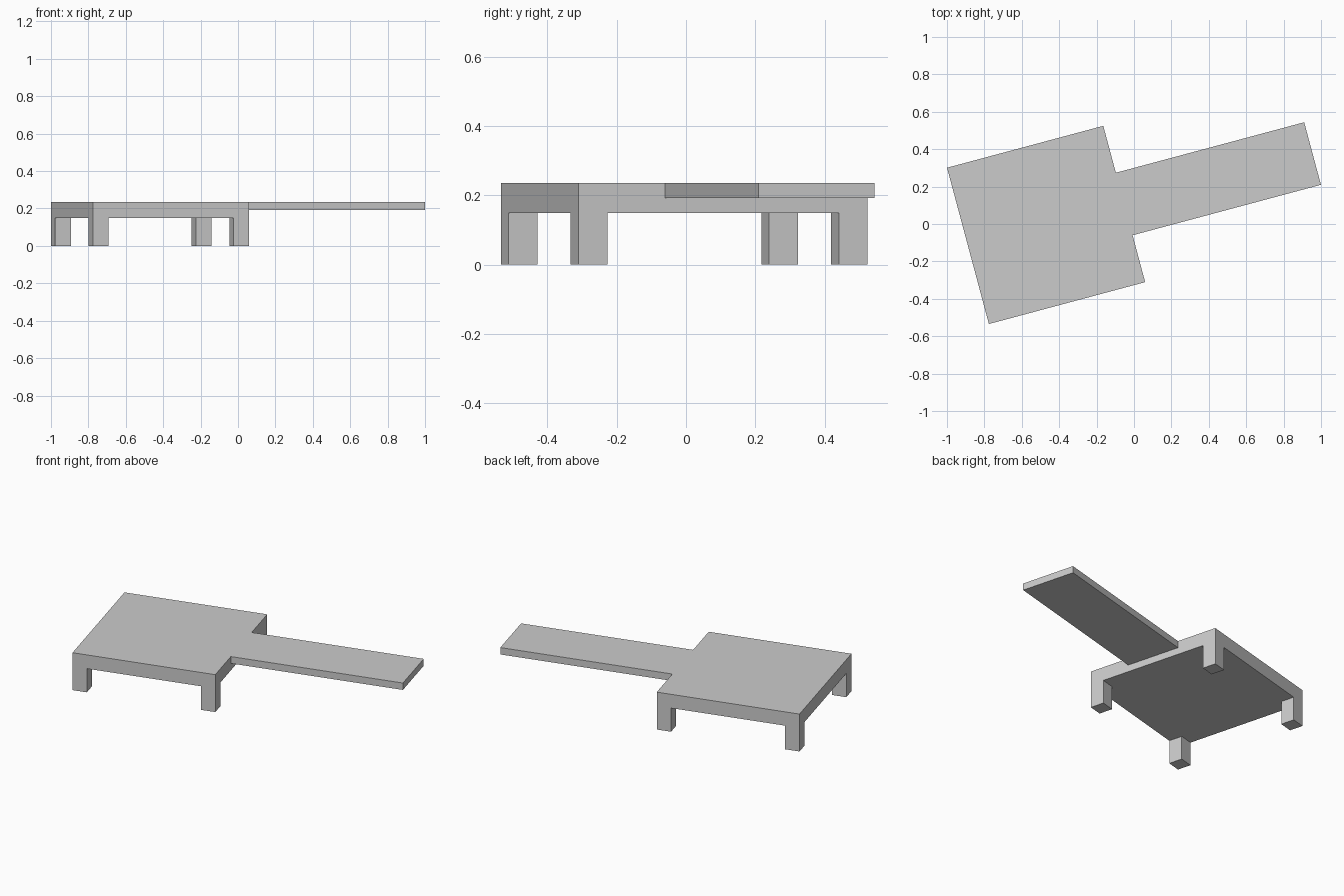
import bpy
from math import radians
from mathutils import Matrix

cube = bpy.data.objects.get("Cube")
if cube:
    bpy.data.objects.remove(cube, do_unlink=True)

GREY = (0.6, 0.6, 0.6, 1)
SIDE = 0.865        # deck edge length
UNIT = SIDE / 10    # leg width and deck thickness
TOP = 0.235         # height of the upper surface
REACH = 1.475       # far end of the walkway from the deck centre

grey = bpy.data.materials.new("light grey")
grey.use_nodes = True
grey.diffuse_color = GREY
grey.node_tree.nodes["Principled BSDF"].inputs["Base Color"].default_value = GREY

# The whole platform is turned about the deck centre
PLACE = Matrix.Translation((-0.47, -0.005, 0)) @ Matrix.Rotation(radians(15), 4, "Z")


def box(name, low, high):
    """Add a flat-sided box between two corners in the platform's own frame."""
    bpy.ops.mesh.primitive_cube_add(size=1)
    obj = bpy.context.object
    obj.name = name
    centre = [(a + b) / 2 for a, b in zip(low, high)]
    size = [b - a for a, b in zip(low, high)]
    obj.data.transform(PLACE @ Matrix.Translation(centre) @ Matrix.Diagonal((*size, 1)))
    obj.data.materials.append(grey)
    return obj


# Square deck
half = SIDE / 2
under = TOP - UNIT
box("deck", (-half, -half, under), (half, half, TOP))

# Thin walkway, flush with the deck top
width = SIDE * 0.4
box("walkway", (half, -width / 2, TOP - UNIT / 2), (REACH, width / 2, TOP))

# Corner legs, flush with the deck sides
inset = half - UNIT / 2
for x_name, sx in (("left", 1), ("right", -1)):
    for y_name, sy in (("front", -1), ("back", 1)):
        x, y, r = sx * inset, sy * inset, UNIT / 2
        box(f"{y_name}_{x_name}_leg", (x - r, y - r, 0), (x + r, y + r, under))
